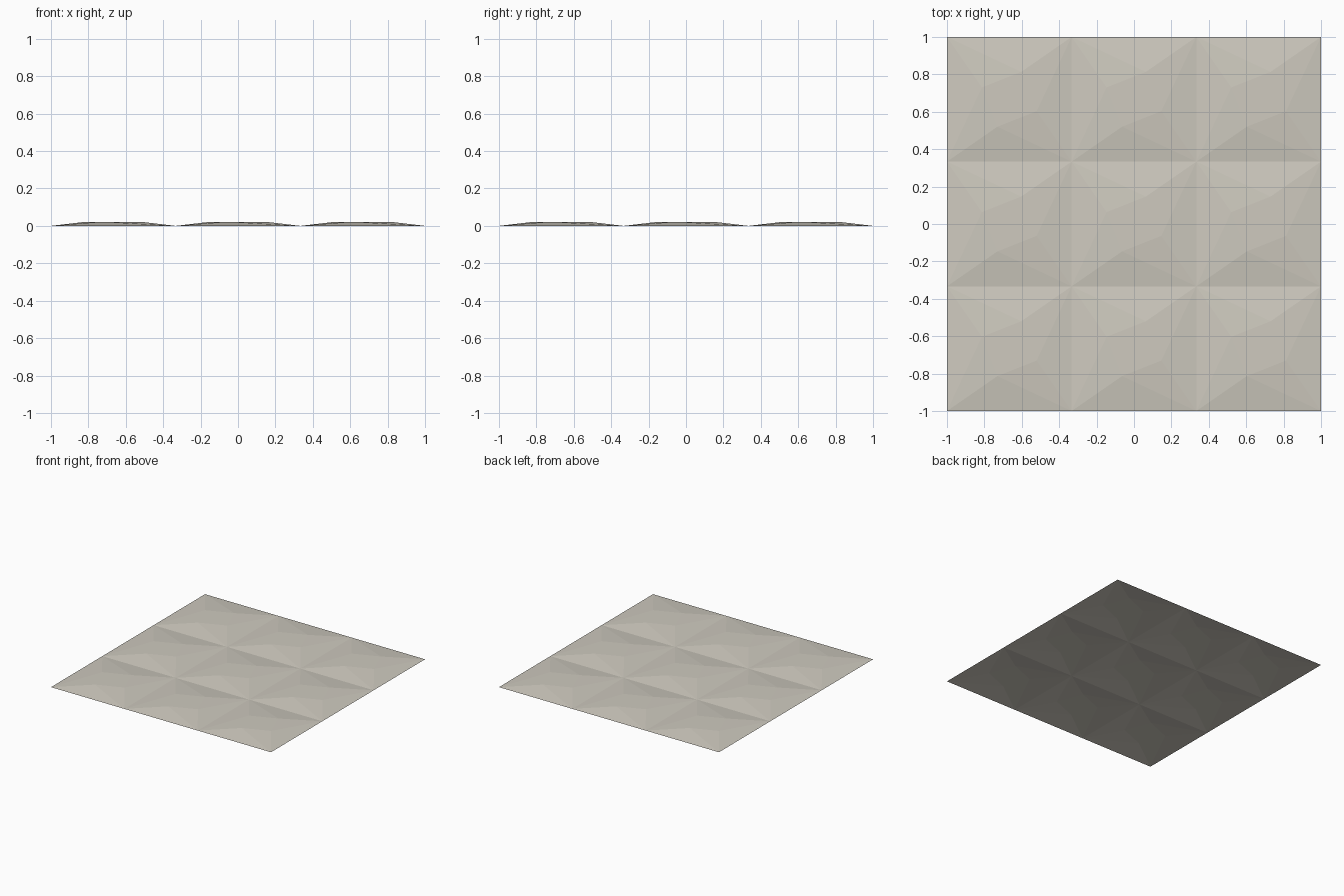
import bpy

if "Cube" in bpy.data.objects:
    bpy.data.objects.remove(bpy.data.objects["Cube"])

mat = bpy.data.materials.new("warm light grey")
mat.diffuse_color = (0.62, 0.59, 0.52, 1)
mat.use_nodes = True
mat.node_tree.nodes["Principled BSDF"].inputs["Base Color"].default_value = mat.diffuse_color
N, T, H = 3, 2 / 3, 0.022
# pinwheel of raised points inside each tile; repeated by quarter turns
A, B = 0.27, 0.187


def turn(p, k):
    x, y = p[0] - T / 2, p[1] - T / 2
    for _ in range(k):
        x, y = -y, x
    return x + T / 2, y + T / 2


# one faceted sheet of 3 x 3 pillowed tiles
verts, faces = [], []
for i in range(N):
    for j in range(N):
        b = len(verts)
        pts = [(*turn((0, 0), k), 0) for k in range(4)]
        pts += [(*turn((A, B), k), H) for k in range(4)]
        verts += [(x - 1 + i * T, y - 1 + j * T, z) for x, y, z in pts]
        for k in range(4):
            n = (k + 1) % 4
            faces.append((b + k, b + n, b + 4 + k))          # edge facet
            faces.append((b + n, b + 4 + n, b + 4 + k))      # corner facet
        faces.append((b + 4, b + 5, b + 6, b + 7))           # flat top
me = bpy.data.meshes.new("tile_panel")
me.from_pydata(verts, [], faces)
me.materials.append(mat)
ob = bpy.data.objects.new("tile_panel", me)
bpy.context.collection.objects.link(ob)

# weld shared tile corners
import bmesh
bm = bmesh.new()
bm.from_mesh(me)
bmesh.ops.remove_doubles(bm, verts=bm.verts, dist=0.001)
bm.to_mesh(me)
bm.free()
